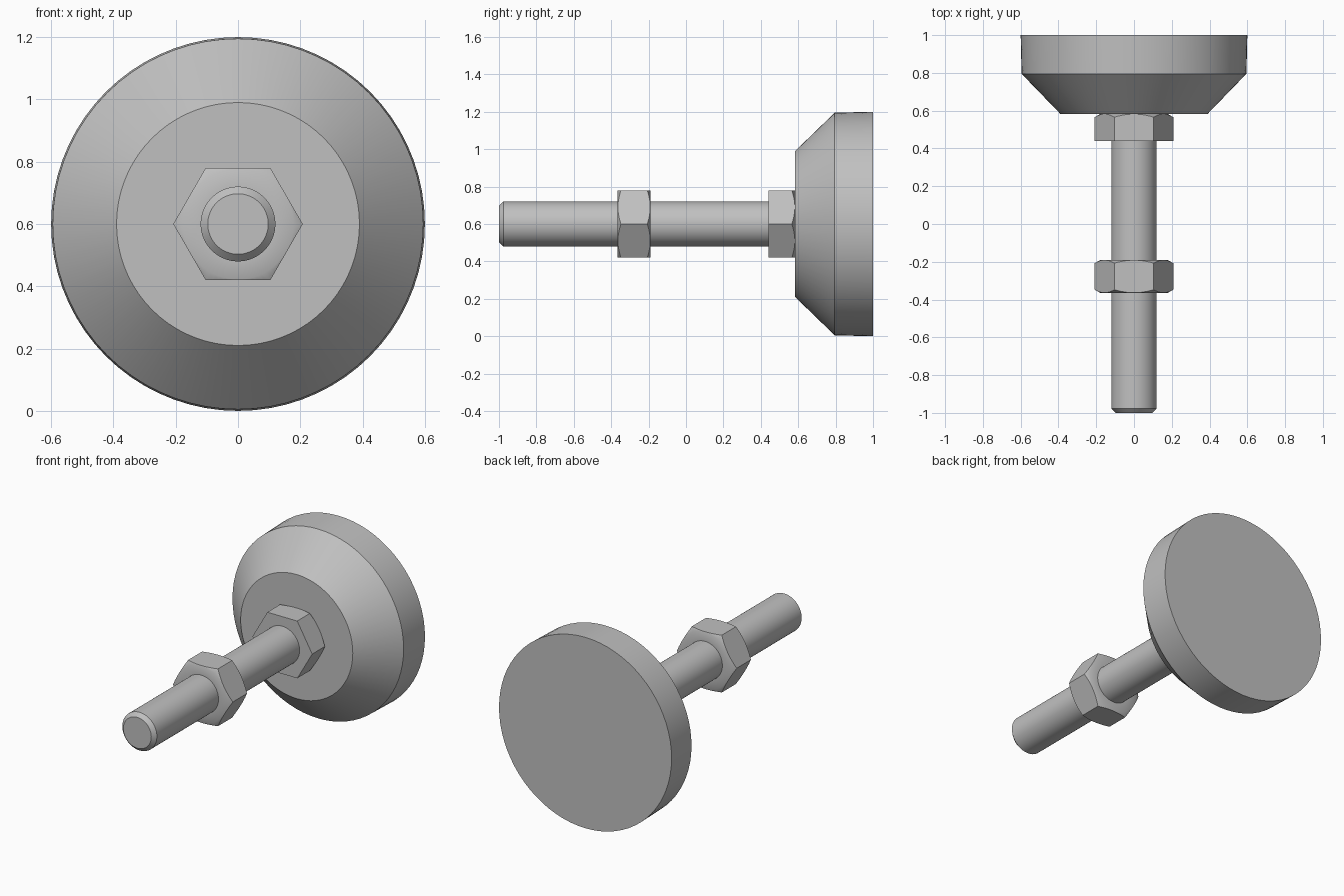
import bpy
import bmesh
from math import cos, sin, tan, pi, radians

AXIS_Z = 0.6      # height of the common axis, which runs along y
SEGS = 72         # multiple of 12 so hexagon corners and flats land on vertices
APOTHEM = 0.18    # half the nut width across flats
ROD_R = 0.12

cube = bpy.data.objects.get("Cube")
if cube:
    bpy.data.objects.remove(cube, do_unlink=True)

steel = bpy.data.materials.new("grey steel")
steel.use_nodes = True
grey = (0.53, 0.53, 0.53, 1)
steel.diffuse_color = grey
steel.node_tree.nodes["Principled BSDF"].inputs["Base Color"].default_value = grey


def loft(name, rings, sharp_angle):
    """Skin rings around the y axis; each ring maps an angle to (y, radius)."""
    bm = bmesh.new()
    loops = []
    for ring in rings:
        loop = []
        for i in range(SEGS):
            a = 2 * pi * i / SEGS
            y, r = ring(a)
            loop.append(bm.verts.new((r * cos(a), y, AXIS_Z + r * sin(a))))
        loops.append(loop)
    for lo, hi in zip(loops, loops[1:]):
        for i in range(SEGS):
            j = (i + 1) % SEGS
            bm.faces.new((lo[i], lo[j], hi[j], hi[i]))
    bm.faces.new(loops[0])
    bm.faces.new(loops[-1])
    bmesh.ops.recalc_face_normals(bm, faces=bm.faces)
    mesh = bpy.data.meshes.new(name)
    bm.to_mesh(mesh)
    bm.free()
    mesh.materials.append(steel)
    obj = bpy.data.objects.new(name, mesh)
    bpy.context.collection.objects.link(obj)
    bpy.ops.object.select_all(action='DESELECT')
    obj.select_set(True)
    bpy.context.view_layer.objects.active = obj
    bpy.ops.object.shade_smooth_by_angle(angle=radians(sharp_angle))
    return obj


def circle(y, r):
    return lambda a: (y, r)


def hexagon(y, side):
    """Hexagonal edge; side is +1 or -1 for a conical chamfer, 0 for a plain end."""
    def ring(a):
        r = APOTHEM / cos(a % (pi / 3) - pi / 6)
        return y + side * (r - APOTHEM + 0.002) * tan(radians(30)), r
    return ring


def nut(name, y0, y1, chamfer_front):
    front = [circle(y0, ROD_R - 0.005)]
    if chamfer_front:
        front += [circle(y0, APOTHEM - 0.002), hexagon(y0, 1)]
    else:
        front += [hexagon(y0, 0)]
    back = [hexagon(y1, -1), circle(y1, APOTHEM - 0.002), circle(y1, ROD_R - 0.005)]
    return loft(name, front + back, 40)


# Round foot with a tapered shoulder and slightly drafted rim
loft("foot_pad", [circle(0.583, 0.39), circle(0.795, 0.595), circle(1.0, 0.6)], 30)

# Rod with a chamfered tip
loft("rod", [circle(-1.0, 0.097), circle(-0.977, ROD_R), circle(0.6, ROD_R)], 30)

# Loose lock nut and the hexagon fixed against the foot
nut("lock_nut", -0.365, -0.19, True)
nut("fixed_nut", 0.44, 0.583, False)
